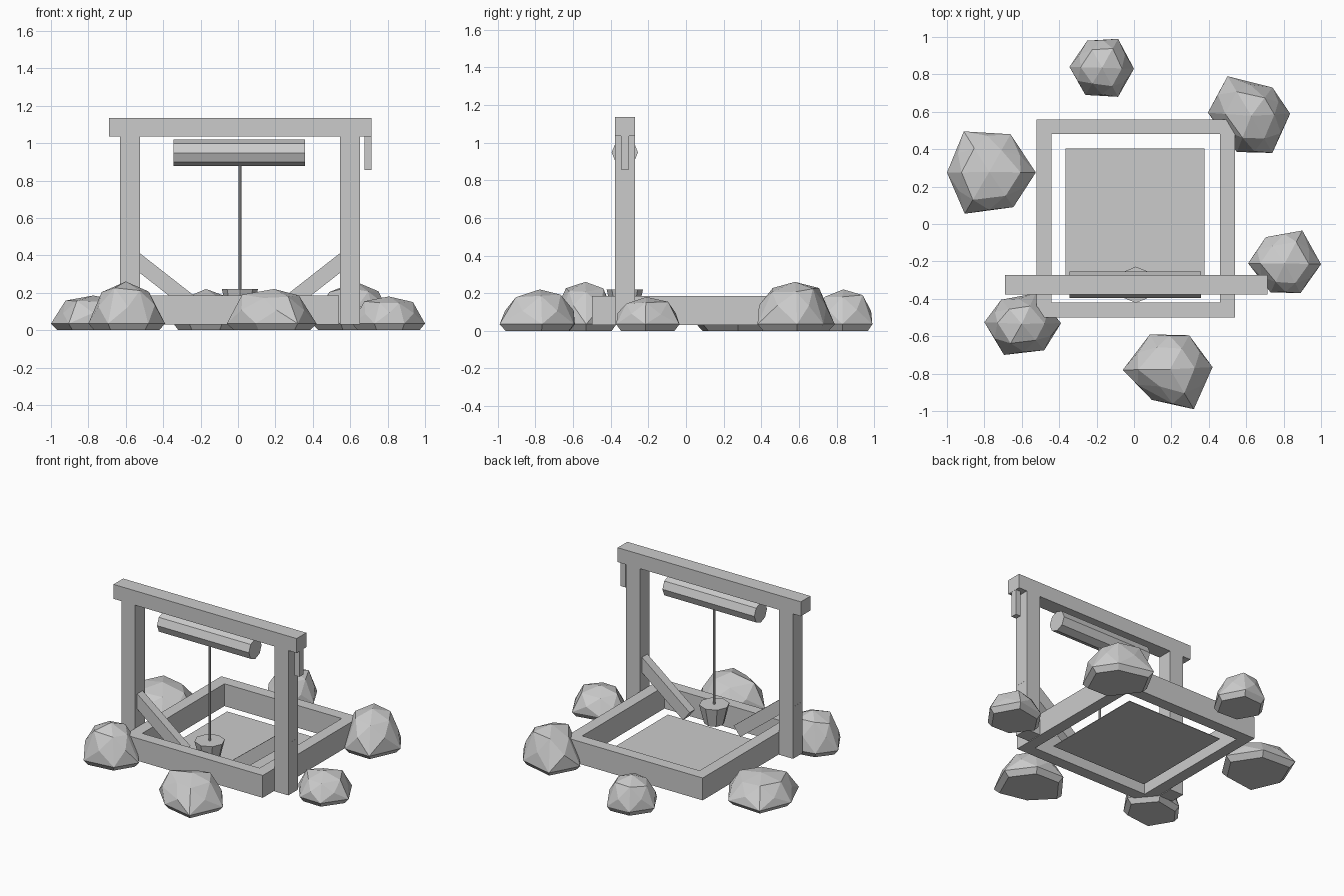
import bpy, bmesh, math, random
from mathutils import Vector, Matrix

random.seed(4)
cube = bpy.data.objects.get("Cube")
if cube:
    bpy.data.objects.remove(cube, do_unlink=True)

# One flat grey for every part
grey = bpy.data.materials.new("plain grey")
grey.use_nodes = True
grey.diffuse_color = (0.6, 0.6, 0.6, 1)
grey.node_tree.nodes["Principled BSDF"].inputs["Base Color"].default_value = grey.diffuse_color

CX, GATE_Y, GROUND = 0.01, -0.325, 0.03


def finish(name, bm):
    bmesh.ops.recalc_face_normals(bm, faces=bm.faces[:])
    mesh = bpy.data.meshes.new(name)
    bm.to_mesh(mesh)
    bm.free()
    mesh.materials.append(grey)
    obj = bpy.data.objects.new(name, mesh)
    bpy.context.collection.objects.link(obj)
    return obj


def box(name, center, size, tilt=0):
    bm = bmesh.new()
    matrix = (Matrix.Translation(center) @ Matrix.Rotation(tilt, 4, 'Y')
              @ Matrix.Diagonal((*size, 1)))
    bmesh.ops.create_cube(bm, size=1, matrix=matrix)
    return finish(name, bm)


def drum(name, center, r_low, r_high, length, sides=8, axis='Z', spin=0):
    bm = bmesh.new()
    matrix = Matrix.Translation(center)
    if axis == 'X':
        matrix = matrix @ Matrix.Rotation(math.pi / 2, 4, 'Y')
    matrix = matrix @ Matrix.Rotation(spin, 4, 'Z')
    bmesh.ops.create_cone(bm, cap_ends=True, segments=sides, radius1=r_low,
                          radius2=r_high, depth=length, matrix=matrix)
    return finish(name, bm)


# Square basin wall, one hollow ring
bm = bmesh.new()
bmesh.ops.create_grid(bm, x_segments=1, y_segments=1, size=0.53,
                      matrix=Matrix.Translation((CX, 0.03, GROUND)))
inner = bm.faces[:]
bmesh.ops.inset_region(bm, faces=inner, thickness=0.113, use_boundary=True)
bmesh.ops.delete(bm, geom=inner, context='FACES_ONLY')
raised = bmesh.ops.extrude_face_region(bm, geom=bm.faces[:], use_keep_orig=True)
bmesh.ops.translate(bm, vec=(0, 0, 0.155),
                    verts=[v for v in raised["geom"] if isinstance(v, bmesh.types.BMVert)])
finish("basin_wall", bm)

# Water sheet inside the basin
box("water", (0.005, 0.032, 0.04), (0.742, 0.742, 0.004))

# Gate: posts with slanted braces, and the top beam
for side, label in ((-1, "right"), (1, "left")):
    box(label + "_post", (CX + side * 0.588, GATE_Y, 0.533), (0.106, 0.106, 1.006))
    box(label + "_brace", (CX + side * 0.405, GATE_Y, 0.257),
        (0.535, 0.06, 0.083), -side * math.radians(38))
box("top_beam", (0.012, GATE_Y, 1.085), (1.406, 0.106, 0.1))
box("crank_handle", (0.695, GATE_Y, 0.947), (0.038, 0.042, 0.18))

# Roller, rope and bucket
drum("roller", (0.007, GATE_Y, 0.948), 0.07, 0.07, 0.705, axis='X')
drum("rope", (CX, GATE_Y, 0.54), 0.008, 0.008, 0.7)
drum("bucket", (CX, GATE_Y, 0.155), 0.065, 0.097, 0.13)


# Faceted rocks: footprint outline, shoulders and crown wrapped in a hull
def rock(name, height, outline):
    rim = [Vector((x, y, 0)) for x, y in outline]
    mid = sum(rim, Vector()) / len(rim)
    halves = [(p + q) / 2 for p, q in zip(rim, rim[1:] + rim[:1])]
    bm = bmesh.new()

    def ring(points, scale, z, wobble=0):
        for p in points:
            r = scale + random.uniform(-wobble, wobble)
            spot = mid + (p - mid) * r
            spot.z = z * (1 + random.uniform(-wobble, wobble))
            bm.verts.new(spot)

    ring(rim, 0.85, 0)
    ring(rim, 1, 0.035)
    ring(halves, 0.95, height * 0.5, 0.05)
    ring(rim, 0.62, height * 0.83, 0.06)
    bm.verts.new((mid.x, mid.y, height))
    hull = bmesh.ops.convex_hull(bm, input=bm.verts[:])
    loose = [v for v in bm.verts if not v.link_faces]
    bmesh.ops.delete(bm, geom=loose, context='VERTS')
    bmesh.ops.dissolve_limit(bm, angle_limit=0.02, verts=bm.verts[:], edges=bm.edges[:])
    finish(name, bm)


rock("rock_back", 0.22, [(-.25, .98), (-.085, .99), (0, .83), (-.085, .68), (-.26, .69), (-.345, .84)])
rock("rock_back_left", 0.26, [(.5, .79), (.74, .73), (.835, .59), (.74, .38), (.55, .385), (.395, .595)])
rock("rock_right", 0.185, [(-.91, .495), (-.66, .48), (-.525, .275), (-.645, .09), (-.905, .055), (-1, .275)])
rock("rock_left", 0.18, [(.705, -.07), (.9, -.035), (1, -.215), (.89, -.37), (.73, -.365), (.61, -.21)])
rock("rock_front_right", 0.26, [(-.71, -.405), (-.525, -.37), (-.39, -.53), (-.48, -.675), (-.695, -.7), (-.8, -.525)])
rock("rock_front", 0.22, [(.085, -.59), (.295, -.595), (.42, -.765), (.32, -.99), (.095, -.94), (-.06, -.78)])
